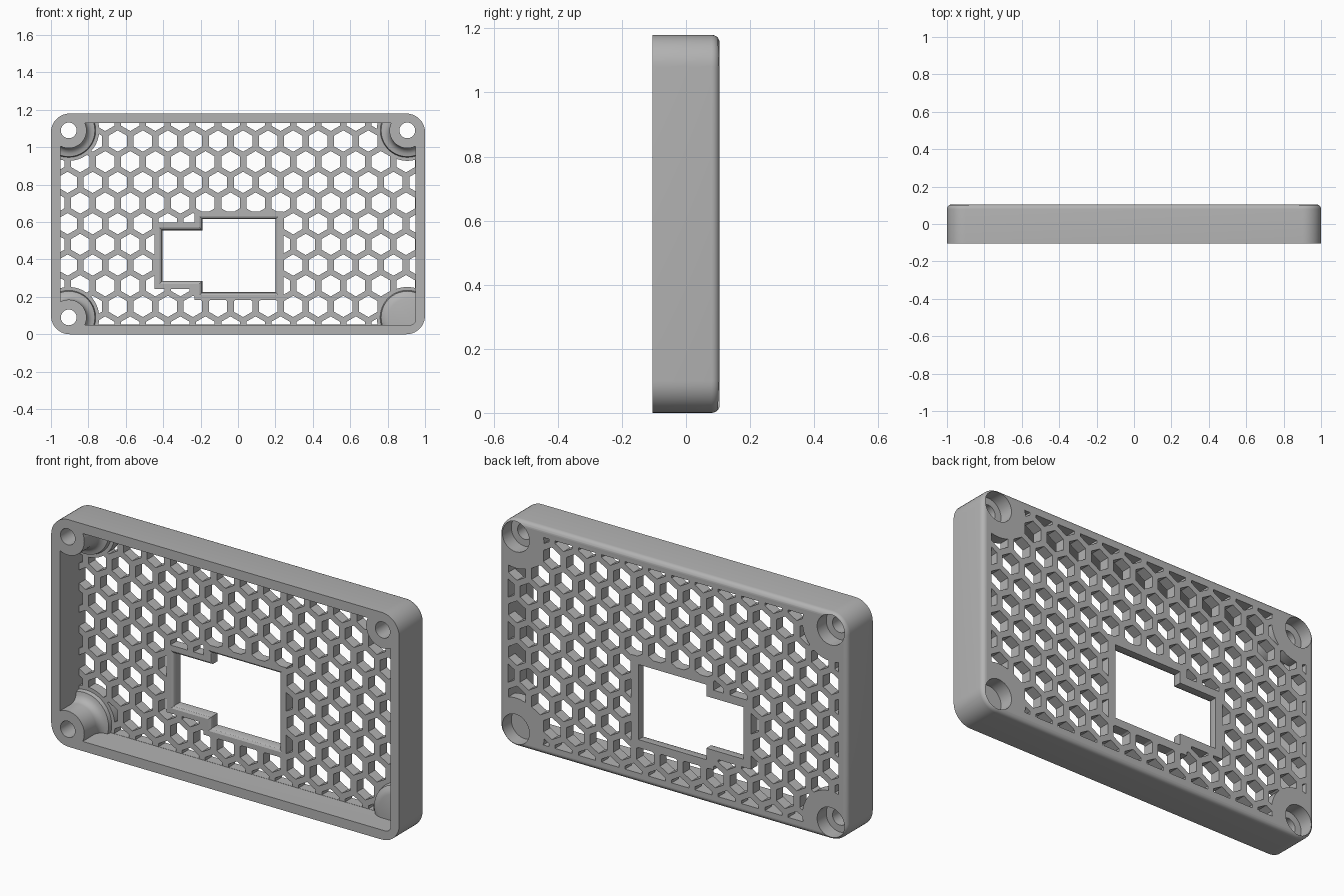
import bpy, bmesh
from math import cos, sin, pi

cube = bpy.data.objects.get("Cube")
if cube:
    bpy.data.objects.remove(cube, do_unlink=True)

MID = 0.59                       # height of the centre line
BACK, PLATE = 0.105, 0.05        # rear face and inner face of the grille

grey = bpy.data.materials.new("plain grey")
grey.use_nodes = True
grey.diffuse_color = (0.45, 0.45, 0.45, 1)
grey.node_tree.nodes["Principled BSDF"].inputs["Base Color"].default_value = (0.45, 0.45, 0.45, 1)


def rounded(hx, hz, r, n=10):
    """Rounded rectangle outline in x, z."""
    pts = []
    for q, (sx, sz) in enumerate([(1, 1), (-1, 1), (-1, -1), (1, -1)]):
        for i in range(n + 1):
            a = (q + i / n) * pi / 2
            pts.append((sx * (hx - r) + r * cos(a), MID + sz * (hz - r) + r * sin(a)))
    return pts


def ring(x, z, r, n=40, turn=0.0):
    return [(x + r * cos(turn + 2 * pi * i / n), z + r * sin(turn + 2 * pi * i / n))
            for i in range(n)]


def stepped(d):
    """Stepped window outline grown by d."""
    return [(-0.405 - d, 0.285 - d), (-0.19 - d, 0.285 - d), (-0.19 - d, 0.225 - d),
            (0.2 + d, 0.225 - d), (0.2 + d, 0.615 + d), (-0.19 - d, 0.615 + d),
            (-0.19 - d, 0.555 + d), (-0.405 - d, 0.555 + d)]


def loft(bm, sections):
    """Closed solid through (y, outline) sections."""
    loops = [[bm.verts.new((x, y, z)) for x, z in pts] for y, pts in sections]
    n = len(loops[0])
    for a, b in zip(loops, loops[1:]):
        for i in range(n):
            j = (i + 1) % n
            bm.faces.new((a[i], a[j], b[j], b[i]))
    bm.faces.new(loops[0])
    bm.faces.new(loops[-1])


def solid(name, *lofts):
    bm = bmesh.new()
    for sections in lofts:
        loft(bm, sections)
    bmesh.ops.recalc_face_normals(bm, faces=bm.faces)
    mesh = bpy.data.meshes.new(name)
    bm.to_mesh(mesh)
    bm.free()
    mesh.materials.append(grey)
    ob = bpy.data.objects.new(name, mesh)
    bpy.context.collection.objects.link(ob)
    return ob


def combine(target, tool, operation="DIFFERENCE"):
    mod = target.modifiers.new("cut", "BOOLEAN")
    mod.operation, mod.object, mod.solver = operation, tool, "EXACT"
    bpy.context.view_layer.objects.active = target
    bpy.ops.object.modifier_apply(modifier=mod.name)
    bpy.data.objects.remove(tool, do_unlink=True)


# Outer block with a rounded rear edge
edge = [(-BACK, 0.0)] + [(BACK - 0.025 * (1 - sin(a)), 0.025 * (1 - cos(a)))
                         for a in [i * pi / 10 for i in range(6)]]
case = solid("enclosure_cover",
             [(y, rounded(1 - d, MID - d, 0.1 - d)) for y, d in edge])

# Hollow interior, leaving flared screw posts in the corners
cavity = solid("cavity_cutter", [(y, rounded(0.95, 0.54, 0.03)) for y in (-0.2, PLATE)])
corners = [(sx * 0.905, MID + sz * 0.5) for sx in (-1, 1) for sz in (-1, 1)]
blind = (0.905, MID - 0.5)
flare = [(-0.01, 0.095)] + [(-0.01 + 0.04 * sin(a), 0.095 + 0.045 * (1 - cos(a)))
                            for a in [i * pi / 8 for i in range(1, 5)]] + [(0.12, 0.16)]
dome = [(0.005, 0.1), (0.01, 0.12), (0.025, 0.14), (0.12, 0.16)]
for x, z in corners:
    profile = dome if (x, z) == blind else [(-0.3, 0.095)] + flare
    combine(cavity, solid("post_keep", [(y, ring(x, z, r)) for y, r in profile]))
combine(case, cavity)

# Honeycomb grille, kept clear of the border, posts and window frame
cells = []
for row in range(-1, 12):
    for col in range(-9, 10):
        x = 0.027 + 0.134 * (col + 0.5 * (row % 2))
        z = 0.149 + 0.1105 * (row - 0)
        if abs(x) < 1 and 0 < z < 1.18:
            cells.append([(y, ring(x, z, 0.057, 6, pi / 6)) for y in (0.0, 0.2)])
grille = solid("grille_cutter", *cells)
combine(grille, solid("grille_limit", [(y, rounded(0.949, 0.539, 0.03)) for y in (-0.1, 0.3)]),
        "INTERSECT")
for x, z in corners:
    combine(grille, solid("post_clear", [(y, ring(x, z, 0.163)) for y in (-0.1, 0.3)]))
combine(grille, solid("frame_clear", [(y, stepped(0.042)) for y in (-0.1, 0.3)]))
combine(case, grille)

# Stepped window with an eased inner edge
combine(case, solid("window_cutter", [(y, stepped(d)) for y, d in
                                      [(0.0, 0.015), (PLATE, 0.015), (0.056, 0.005),
                                       (0.066, 0.0), (0.2, 0.0)]]))

# Screw recesses at the rear; three go right through
for x, z in corners:
    combine(case, solid("recess_cutter", [(y, ring(x, z, 0.078)) for y in (0.03, 0.2)]))
    if (x, z) != blind:
        combine(case, solid("screw_cutter", [(y, ring(x, z, 0.042)) for y in (-0.2, 0.2)]))

# Smooth curves, sharp edges
bpy.ops.object.select_all(action="DESELECT")
case.select_set(True)
bpy.context.view_layer.objects.active = case
bpy.ops.object.shade_smooth_by_angle(angle=pi / 6)
